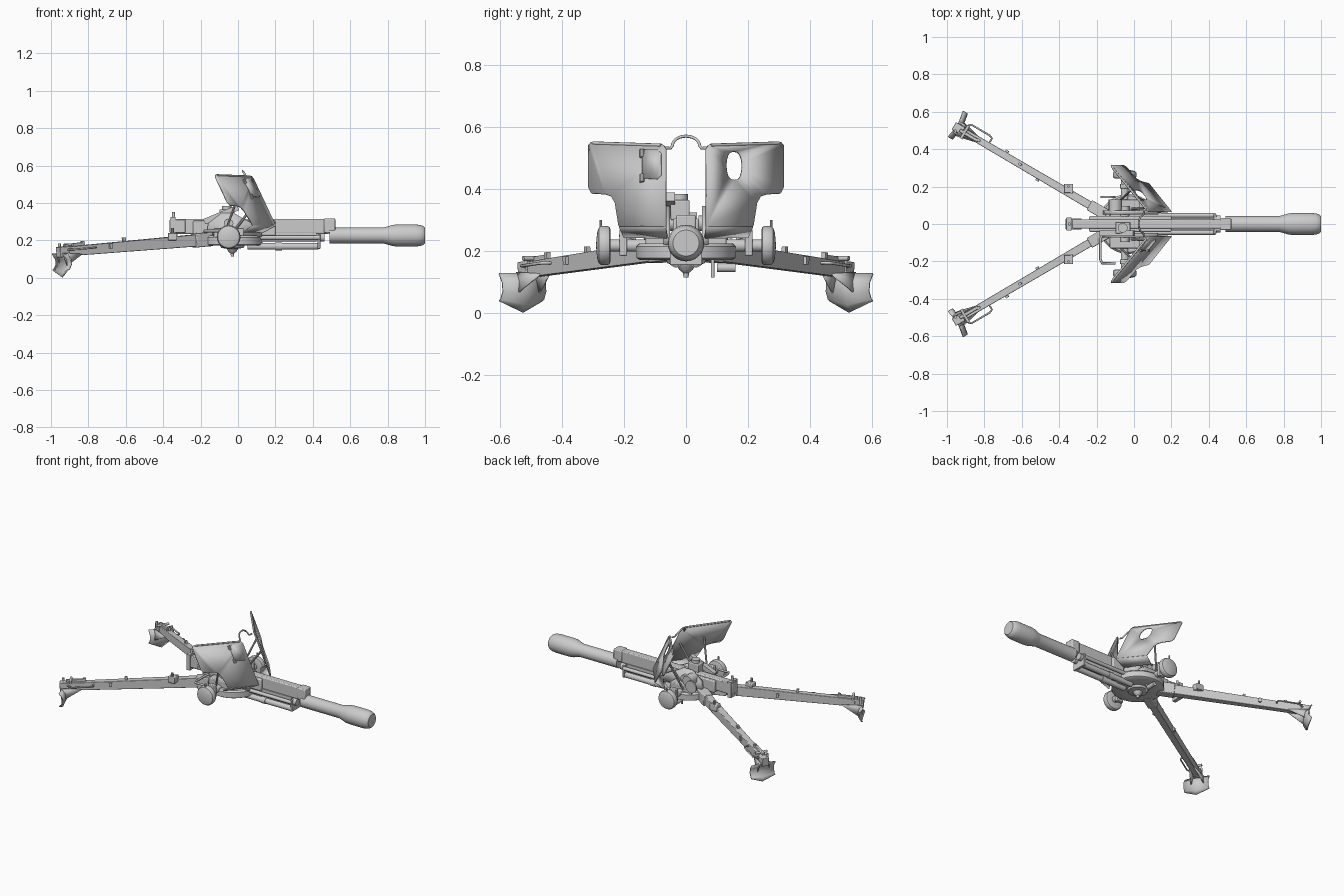
import bpy, bmesh, math
from mathutils import Vector as V

if "Cube" in bpy.data.objects:
    bpy.data.objects.remove(bpy.data.objects["Cube"])


def finish(name, bm, thick=0, bevel=0):
    bmesh.ops.recalc_face_normals(bm, faces=bm.faces[:])
    me = bpy.data.meshes.new(name)
    bm.to_mesh(me)
    bm.free()
    ob = bpy.data.objects.new(name, me)
    bpy.context.collection.objects.link(ob)
    if thick:
        m = ob.modifiers.new("thickness", 'SOLIDIFY')
        m.thickness, m.offset = thick, 0
    if bevel:
        m = ob.modifiers.new("bevel", 'BEVEL')
        m.width, m.segments = bevel, 2
    return ob


def mesh(name, verts, faces, **kw):
    bm = bmesh.new()
    vs = [bm.verts.new(v) for v in verts]
    for f in faces:
        bm.faces.new([vs[i] for i in f])
    return finish(name, bm, **kw)


def beam(name, a, b, w0, h0, w1=None, h1=None, **kw):
    """Rectangular bar from a to b, optionally tapered."""
    a, b = V(a), V(b)
    d = (b - a).normalized()
    side = V((0, 1, 0)) if abs(d.z) > .99 else d.cross(V((0, 0, 1))).normalized()
    up = side.cross(d)
    vs = []
    for p, w, h in ((a, w0, h0), (b, w1 or w0, h1 or h0)):
        vs += [p + side * (w / 2 * i) + up * (h / 2 * j)
               for i, j in ((-1, -1), (1, -1), (1, 1), (-1, 1))]
    return mesh(name, vs, [(0, 1, 2, 3), (4, 5, 6, 7), (0, 1, 5, 4), (1, 2, 6, 5),
                           (2, 3, 7, 6), (3, 0, 4, 7)], **kw)


def box(name, x, y, z, **kw):
    ym, zm = sum(y) / 2, sum(z) / 2
    return beam(name, (x[0], ym, zm), (x[1], ym, zm), y[1] - y[0], z[1] - z[0], **kw)


def lathe(name, origin, axis, prof, n=32):
    """Revolve (distance, radius) points around an axis."""
    q = V((0, 0, 1)).rotation_difference(V(axis))
    vs, fs = [], []
    for t, r in prof:
        for k in range(n):
            a = 2 * math.pi * k / n
            vs.append(V(origin) + q @ V((r * math.cos(a), r * math.sin(a), t)))
    for i in range(len(prof) - 1):
        fs += [(i * n + k, i * n + (k + 1) % n, (i + 1) * n + (k + 1) % n, (i + 1) * n + k)
               for k in range(n)]
    fs += [tuple(range(n)), tuple(range((len(prof) - 1) * n, len(prof) * n))]
    return mesh(name, vs, fs)


def rod(name, a, b, r, n=16):
    d = V(b) - V(a)
    return lathe(name, a, d.normalized(), [(0, r), (d.length, r)], n)


def tube(name, pts, r):
    cu = bpy.data.curves.new(name, 'CURVE')
    cu.dimensions, cu.bevel_depth, cu.bevel_resolution, cu.use_fill_caps = '3D', r, 2, True
    sp = cu.splines.new('POLY')
    sp.points.add(len(pts) - 1)
    for p, c in zip(sp.points, pts):
        p.co = (*c, 1)
    ob = bpy.data.objects.new(name, cu)
    bpy.context.collection.objects.link(ob)


def plate_xz(name, pts, y, t):
    """Upright plate with an x-z outline."""
    return mesh(name, [(x, y, z) for x, z in pts], [tuple(range(len(pts)))], thick=t)


# Barrel with swollen muzzle
lathe("barrel", (0, 0, .226), (1, 0, 0), [(.49, .042), (.775, .042), (.79, .046), (.825, .056), (.85, .059),
      (.95, .059), (.975, .056), (.992, .05), (1.0, .042)], 40)

# Upper cradle housing, side rails and breech
box("cradle_housing", (-.33, .49), (-.024, .024), (.235, .315), bevel=.006)
box("housing_front_collar", (.46, .52), (-.032, .032), (.24, .317), bevel=.006)
box("housing_rear_block", (-.24, .2), (-.042, .042), (.225, .305), bevel=.006)
box("breech_block", (-.365, -.28), (-.03, .03), (.24, .312), bevel=.004)
box("breech_guard", (-.36, -.335), (-.035, .035), (.22, .325))
rod("breech_post", (-.345, 0, .32), (-.345, 0, .352), .009)
# Recoil cylinders under the cradle
box("cradle_bed", (-.1, .42), (-.03, .03), (.19, .24))
box("cylinder_end_plate", (.425, .44), (-.052, .052), (.155, .235), bevel=.003)
for s, side in ((1, "left"), (-1, "right")):
    rod(f"recoil_cylinder_{side}", (.05, s * .032, .168), (.43, s * .032, .168), .018)
    rod(f"guide_rod_{side}", (.0, s * .046, .215), (.435, s * .046, .215), .012)
    rod(f"cylinder_cap_{side}", (.2, s * .032, .168), (.235, s * .032, .168), .021)
    rod(f"cylinder_tip_{side}", (.43, s * .024, .215), (.462, s * .024, .215), .022)

# Turntable and pintle
lathe("turntable", (-.03, 0, 0), (0, 0, 1), [(.172, .09), (.172, .15), (.178, .16), (.215, .16), (.225, .15), (.225, .05)], 48)
lathe("pintle", (-.03, 0, 0), (0, 0, 1), [(.115, .008), (.13, .01), (.14, .022), (.155, .03), (.16, .06), (.18, .07)], 24)
rod("traverse_gear", (-.03, .1, .146), (-.03, .16, .146), .014)
rod("traverse_gear_shaft", (-.03, .086, .115), (-.03, .086, .18), .006)

# Sight, elevation gear and layer frame
beam("sight_bracket", (-.18, -.05, .3), (0, -.05, .375), .03, .03)
box("sight_housing", (-.1, -.02), (-.05, .012), (.3, .365), bevel=.005)
rod("sight_head", (-.06, -.02, .355), (-.06, -.02, .385), .026)
rod("elevation_gearbox", (-.1, .06, .3), (-.1, .13, .3), .035)
tube("layer_guard_rail", [(-.08, -.06, .25), (-.17, -.06, .25), (-.18, -.08, .25),
                          (-.18, -.19, .25), (-.17, -.21, .25), (-.1, -.21, .25)], .007)
lathe("handwheel", (-.14, .14, .28), (0, 1, 0), [(0, .03), (0, .04), (.01, .04), (.01, .03)], 24)


def shield_x(y, z):
    return .075 - .8 * (abs(y) - .065) - .47 * (z - .545)


def on_shield(y, z, off=0):
    return (shield_x(y, z) + off, y, z)


outline = [(.065, .53), (.072, .542), (.305, .551), (.314, .54), (.314, .405), (.304, .386), (.262, .384),
           (.24, .376), (.228, .355), (.216, .28), (.065, .28)]

for s, side in ((1, "left"), (-1, "right")):
    # Sloped shield plate, the left one with an oval sight opening
    loops = [outline]
    if s > 0:
        loops.append([(.155 + .026 * math.copysign(abs(math.cos(a)) ** .7, math.cos(a)), .475 + .046 * math.sin(a))
                      for a in [2 * math.pi * k / 24 for k in range(24)]])
    bm = bmesh.new()
    edges = []
    for lp in loops:
        vs = [bm.verts.new((0, s * y, z)) for y, z in lp]
        edges += [bm.edges.new((vs[i - 1], vs[i])) for i in range(len(vs))]
    bmesh.ops.triangle_fill(bm, edges=edges, use_beauty=True, normal=(1, 0, 0))
    for v in bm.verts:
        v.co.x = shield_x(v.co.y, v.co.z)
    finish(f"shield_{side}", bm, thick=.007)
    # Lower flap folded back
    mesh(f"shield_flap_{side}", [on_shield(s * .065, .28), on_shield(s * .216, .28),
         (.03, s * .2, .245), (.13, s * .06, .243)], [(0, 1, 2, 3)], thick=.006)
    tube(f"shield_rim_{side}", [on_shield(s * .08, .541), on_shield(s * .3, .548)], .006)
    # Shield braces to the carriage
    rod(f"shield_brace_{side}", (-.07, s * .13, .24), on_shield(s * .2, .45, -.006), .006, 10)
    rod(f"shield_strut_{side}", (-.02, s * .08, .25), on_shield(s * .09, .42, -.006), .007, 10)

    # Trunnion cheek and mount
    plate_xz(f"cheek_{side}", [(-.17, .22), (.13, .22), (.12, .27), (.04, .31), (-.02, .345), (-.09, .345), (-.16, .29)], s * .062, .022)
    rod(f"trunnion_{side}", (-.05, s * .04, .29), (-.05, s * .095, .29), .025)
    box(f"carriage_box_{side}", (-.13, .03), sorted((s * .07, s * .13)), (.21, .265), bevel=.005)

    # Axle arm and domed wheel
    rod(f"axle_{side}", (-.05, s * .1, .218), (-.05, s * .26, .218), .02)
    box(f"axle_bracket_{side}", (-.075, -.025), sorted((s * .19, s * .215)), (.185, .27), bevel=.004)
    lathe(f"wheel_{side}", (-.05, s * .243, .218), (0, s, 0), [(0, .022), (0, .05), (.004, .06), (.012, .063),
          (.03, .063), (.038, .058), (.043, .045), (.046, .02), (.047, .005)], 32)
    rod(f"wheel_latch_{side}", (-.05, s * .275, .27), (-.05, s * .275, .3), .005, 10)

    # Trail leg
    start, end = V((-.13, s * .038, .208)), V((-.945, s * .515, .138))
    d = (end - start).normalized()
    u = V((d.x, d.y, 0)).normalized()
    w = V((-u.y * s, u.x * s, 0)) * -1      # outward side of the leg

    def leg(t, out=0, up=0):
        return start + (end - start) * t + w * out + V((0, 0, up))

    beam(f"trail_leg_{side}", start, end, .044, .066, .036, .05, bevel=.003)
    beam(f"leg_hinge_{side}", leg(.02), leg(.13), .06, .074, bevel=.005)
    beam(f"leg_cap_{side}", leg(.96), leg(1.02), .045, .056, bevel=.003)
    # Lugs, clamps and handles along the leg
    for i, (t, out, up) in enumerate(((.25, .012, .04), (.45, -.024, 0), (.58, .0, .035), (.68, .024, .01), (.85, .0, .035))):
        beam(f"leg_lug_{side}_{i}", leg(t, out, up), leg(t + .018, out, up), .014, .026)
    box(f"leg_clamp_{side}", (-.375, -.325), sorted((s * .165, s * .215)), (.2, .24), bevel=.004)
    rod(f"clamp_pin_{side}", (-.35, s * .2, .22), (-.35, s * .2, .265), .007, 10)
    tube(f"leg_handle_{side}", [leg(.8, .02, .01), leg(.8, .045, .01), leg(.82, .052, .01),
                                leg(.94, .052, .01), leg(.97, .02, .01)], .005)
    beam(f"trail_lock_{side}", leg(.86, -.005, .032), leg(.98, -.005, .03), .018, .02, bevel=.003)
    rod(f"trail_lock_bar_{side}", leg(.95, -.04, .035), leg(.95, .04, .035), .008, 12)
    rod(f"trail_lock_pin_{side}", leg(1.0, -.02, .0), leg(1.0, -.02, .045), .008, 12)

    # Curved, V-shaped ground spade with gussets
    base = V((-.942, s * .528, 0))
    rows = ((.013, .128, .128), (-.008, .1, .1), (-.012, .06, .07), (.002, .028, .045))
    vs = []
    for off, zc, ze in rows + ((.012, .003, .04),):
        for k in (-1, 0, 1):
            p = base + w * (.08 * k) + u * (off - (0.014 if k == 0 else 0))
            vs.append((p.x, p.y, ze if k else zc))
    mesh(f"spade_{side}", vs, [(r * 3 + k, r * 3 + k + 1, r * 3 + k + 4, r * 3 + k + 3)
                               for r in range(4) for k in (0, 1)], thick=.007)
    for k in (-1, 1):
        mesh(f"spade_gusset_{side}_{'inner' if k < 0 else 'outer'}",
             [leg(.87, k * .015, -.02), leg(1.01, k * .03, -.005),
              leg(.985, k * .04, -.075), leg(.955, k * .035, -.06)], [(0, 1, 2, 3)], thick=.006)

# Sight window cover on the right shield plate, with hinges
cover = [(-.14, .435), (-.092, .432), (-.08, .445), (-.08, .515), (-.09, .527), (-.14, .527)]
mesh("shield_cover", [on_shield(y, z, .006) for y, z in cover], [tuple(range(6))], thick=.006)
for i, z in enumerate((.435, .515)):
    rod(f"cover_hinge_{i}", on_shield(-.142, z - .012, .008), on_shield(-.142, z + .012, .008), .008, 10)

# Arched tube linking the two shield plates
arch = [(.055, s * .07, .533) for s in (-1,)] + [(.05, -.05, .532)]
arch += [(.045 - .02 * math.sin(a), -.044 * math.cos(a), .54 + .031 * math.sin(a))
         for a in [math.pi * k / 12 for k in range(13)]]
arch += [(.05, .05, .532), (.055, .07, .533)]
tube("shield_arch", arch, .005)

# Smooth rounded parts, keep hard edges
bpy.ops.object.select_all(action='DESELECT')
for ob in bpy.context.scene.objects:
    if ob.type == 'MESH':
        ob.select_set(True)
        bpy.context.view_layer.objects.active = ob
bpy.ops.object.shade_smooth_by_angle(angle=math.radians(35))
